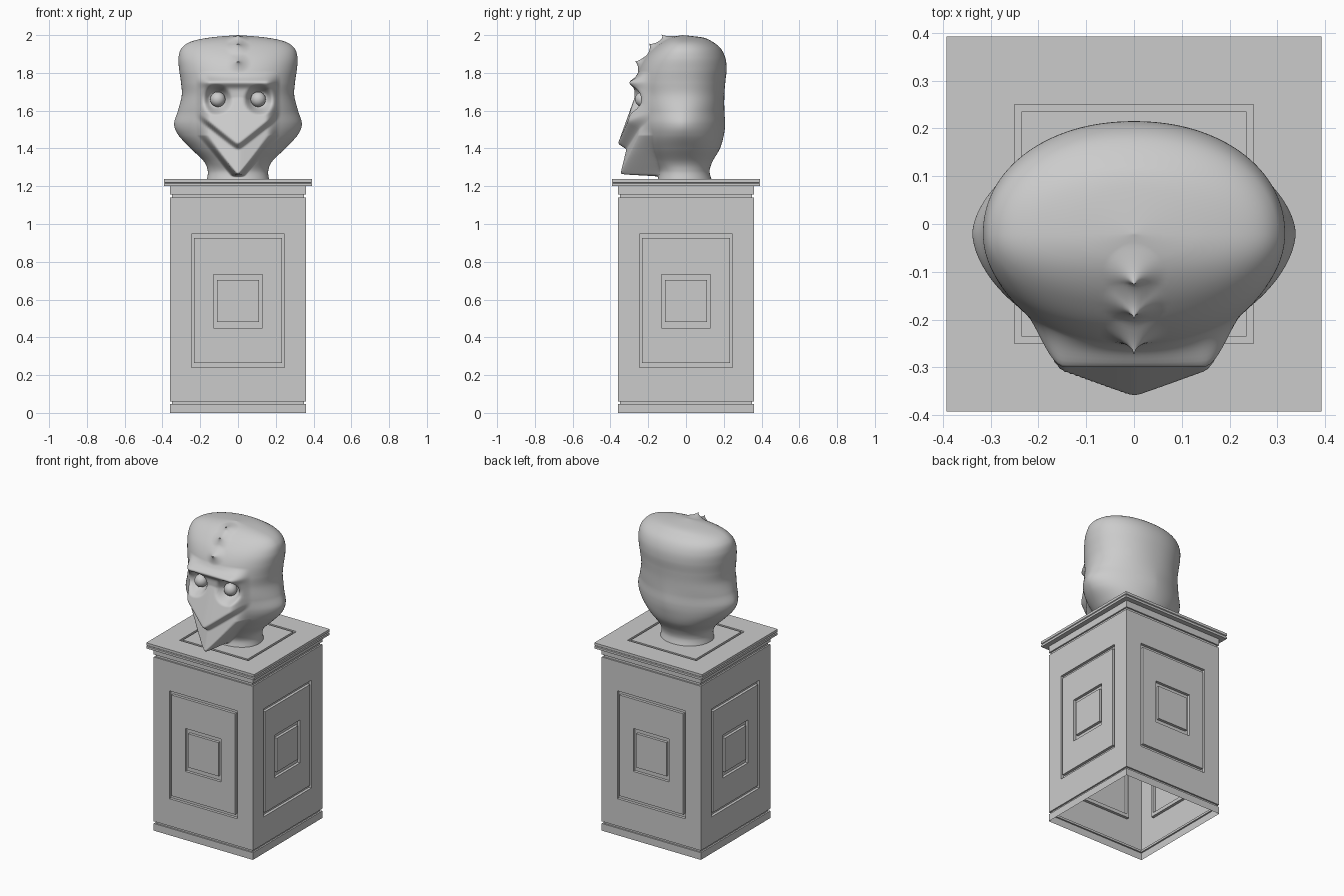
import bpy, math
from mathutils import Vector

if "Cube" in bpy.data.objects:
    bpy.data.objects.remove(bpy.data.objects["Cube"])


def mesh_object(name, verts, faces, smooth=False):
    me = bpy.data.meshes.new(name)
    me.from_pydata(verts, [], faces)
    ob = bpy.data.objects.new(name, me)
    bpy.context.collection.objects.link(ob)
    for p in me.polygons:
        p.use_smooth = smooth
    return ob


def bridge(faces, a, b, n):
    for i in range(n):
        j = (i + 1) % n
        faces.append((a + i, a + j, b + j, b + i))


# pedestal mouldings: square rings from a list of (half width, z)
def square_loft(name, profile):
    verts, faces = [], []
    for h, z in profile:
        verts += [(-h, -h, z), (h, -h, z), (h, h, z), (-h, h, z)]
    for k in range(len(profile) - 1):
        bridge(faces, 4 * k, 4 * k + 4, 4)
    return mesh_object(name, verts, faces)


P = 0.36
square_loft("base_band", [(P, 0), (P, .047), (.35, .047), (.35, .061), (P, .061)])
square_loft("neck_band", [(P, 1.14), (.35, 1.14), (.35, 1.157), (P, 1.157), (P, 1.2)])
cap = [(P, 1.2), (.392, 1.2), (.392, 1.214), (.386, 1.217),
       (.392, 1.221), (.392, 1.237), (.25, 1.237), (.25, 1.225), (.235, 1.225), (.235, 1.237), (0, 1.237)]
square_loft("top_slab", cap)

# four panelled sides with square grooves: (half width, z low, z high, depth)
outer, outer_in = (.247, .24, .948), (.232, .263, .925)
inner, inner_in = (.13, .45, .732), (.11, .482, .703)
frames = [(P, .061, 1.14, 0)]
for big, small in ((outer, outer_in), (inner, inner_in)):
    frames += [(*big, 0), (*big, .018), (*small, .018), (*small, 0)]
verts, faces = [], []
for s in range(4):
    c, t = round(math.cos(s * math.pi / 2)), round(math.sin(s * math.pi / 2))
    start = len(verts)
    for w, z0, z1, d in frames:
        for x, z in ((-w, z0), (w, z0), (w, z1), (-w, z1)):
            y = -P + d
            verts.append((c * x - t * y, t * x + c * y, z))
    for k in range(len(frames) - 1):
        bridge(faces, start + 4 * k, start + 4 * k + 4, 4)
    e = start + 4 * (len(frames) - 1)
    faces.append((e, e + 1, e + 2, e + 3))
mesh_object("panelled_body", verts, faces)


# head: (z, half width, front y, back y)
rings = [(1.235, .165, -.15, .135), (1.28, .16, -.145, .125), (1.33, .18, -.17, .14),
         (1.40, .25, -.21, .18), (1.47, .315, -.245, .2), (1.53, .338, -.265, .207),
         (1.60, .318, -.268, .203), (1.68, .298, -.265, .203), (1.75, .302, -.265, .208),
         (1.82, .312, -.247, .215), (1.88, .315, -.215, .208), (1.93, .299, -.17, .183),
         (1.965, .25, -.125, .14), (1.987, .15, -.08, .09), (2.0, .002, -.021, -.019)]

# crest spikes: (base point on the skull, tip)
spikes = [(Vector((0, -.10, 1.978)), Vector((0, -.131, 2.004))),
          (Vector((0, -.163, 1.935)), Vector((0, -.2, 1.957))),
          (Vector((0, -.232, 1.855)), Vector((0, -.275, 1.86)))]


def ss(a, b, v):
    t = max(0, min(1, (v - a) / (b - a)))
    return t * t * (3 - 2 * t)


def catmull(k, t):
    p = [rings[max(0, min(len(rings) - 1, k + o))] for o in (-1, 0, 1, 2)]
    return [.5 * (2 * b + (c - a) * t + (2 * a - 5 * b + 4 * c - d) * t * t
                  + (3 * b - a - 3 * c + d) * t ** 3) for a, b, c, d in zip(*p)]


# beaked face: brow, sockets, hooked upper beak and pointed lower beak
def face_y(x, z, y):
    a = math.sqrt(x * x + .0001) - .01
    half = min(.175, (z - 1.245) * .78)
    soft = .02 + .02 * ss(1.35, 1.6, z)
    mask = ss(-soft, soft, half - a) * ss(1.25, 1.264, z) * ss(1.81, 1.745, z)
    if mask <= 0:
        return y
    lip = 1.42 + .8 * a
    lower = -.348 + (z - 1.26) * .24 + .3 * a
    upper = min(-.362 + .36 * a + (z - lip) * .36, -.272)
    k = ss(lip - .03, lip + .012, z)
    target = lower + (upper - lower) * k
    target -= .028 * math.exp(-((z - 1.75) / .024) ** 2)
    r = math.hypot(a - .105, z - 1.658)
    target += .065 * ss(.085, .035, r)
    return y + (target - y) * mask


N, SUB, CY = 176, 13, -.02
verts, faces = [], []
rows = [catmull(k, j / SUB) for k in range(len(rings) - 1) for j in range(SUB)] + [rings[-1]]
for z, w, f, b in rows:
    e = .95 + .2 * math.exp(-((z - 1.53) / .1) ** 2)   # pointed cheeks
    for i in range(N):
        u = 2 * math.pi * i / N
        c, s = math.cos(u), math.sin(u)
        x = w * math.copysign(abs(c) ** e, c)
        s = math.copysign(abs(s) ** e, s)
        y = CY + s * ((b - CY) if s > 0 else (CY - f))
        if y < CY:
            y = face_y(x, z, y)
        v = Vector((x, y, z))
        for base, tip in spikes:
            v = v.lerp(tip, max(0, 1 - (v - base).length / .06) ** 1.3)
        verts.append(v)
for k in range(len(rows) - 1):
    bridge(faces, k * N, k * N + N, N)
faces.append(tuple(range((len(rows) - 1) * N, len(rows) * N)))
mesh_object("head", verts, faces, True)

# eyeballs
for side, label in ((-1, "left"), (1, "right")):
    bpy.ops.mesh.primitive_uv_sphere_add(segments=32, ring_count=16, radius=.04,
                                         location=(side * .107, -.23, 1.66))
    bpy.context.object.name = label + "_eye"
    bpy.ops.object.shade_smooth()
